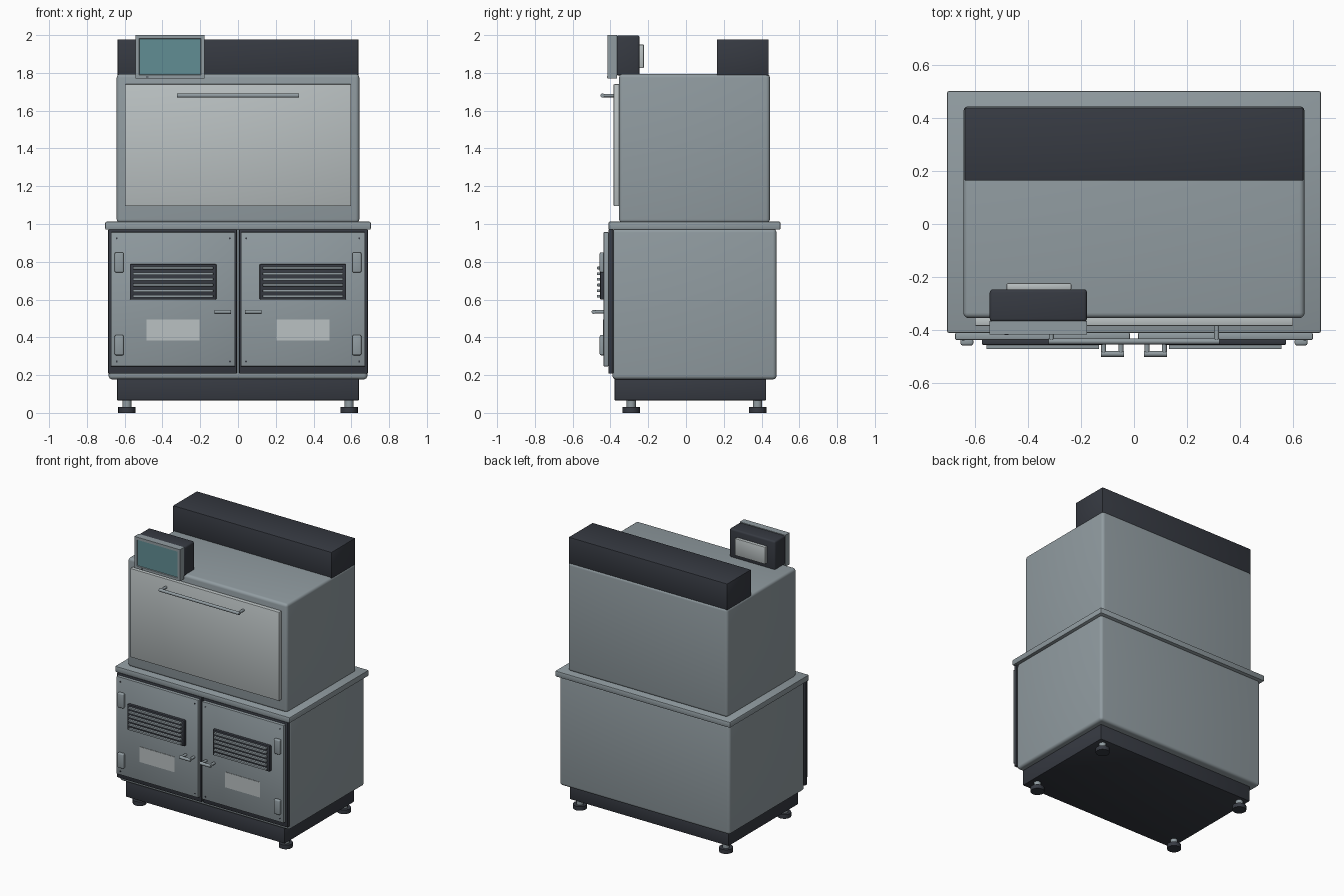
import bpy, bmesh, math
from mathutils import Matrix, Vector

if "Cube" in bpy.data.objects:
    bpy.data.objects.remove(bpy.data.objects["Cube"])


def material(name, rgb):
    m = bpy.data.materials.new(name)
    m.diffuse_color = (*rgb, 1)
    m.use_nodes = True
    m.node_tree.nodes["Principled BSDF"].inputs["Base Color"].default_value = m.diffuse_color
    return m


STEEL = material("steel grey", (0.283, 0.332, 0.356))
DARK = material("charcoal", (0.037, 0.042, 0.054))
LIGHT = material("pale panel", (0.491, 0.533, 0.539))
TEAL = material("screen teal", (0.119, 0.27, 0.296))


def finish(name, bm, *mats):
    me = bpy.data.meshes.new(name)
    bm.to_mesh(me)
    bm.free()
    ob = bpy.data.objects.new(name, me)
    bpy.context.collection.objects.link(ob)
    for m in mats:
        me.materials.append(m)
    return ob


def smooth(ob, angle=35):
    bpy.ops.object.select_all(action='DESELECT')
    ob.select_set(True)
    bpy.context.view_layer.objects.active = ob
    bpy.ops.object.shade_smooth_by_angle(angle=math.radians(angle))


def add_box(bm, x, y, z):
    size = Vector((x[1] - x[0], y[1] - y[0], z[1] - z[0], 1))
    mid = Vector(((x[0] + x[1]) / 2, (y[0] + y[1]) / 2, (z[0] + z[1]) / 2))
    bmesh.ops.create_cube(bm, size=1, matrix=Matrix.Translation(mid) @ Matrix.Diagonal(size))


def box(name, x, y, z, mat, bevel=0.0, segs=3):
    """Box from (min, max) ranges with rounded edges."""
    x = sorted(x)
    bm = bmesh.new()
    add_box(bm, x, y, z)
    if bevel:
        bmesh.ops.bevel(bm, geom=bm.edges[:], offset=bevel, segments=segs,
                        profile=0.5, affect='EDGES')
    ob = finish(name, bm, mat)
    if bevel:
        smooth(ob)
    return ob


def add_rod(bm, a, b, r, sides=16):
    a, b = Vector(a), Vector(b)
    d = b - a
    mat = Matrix.Translation((a + b) / 2) @ d.to_track_quat('Z', 'Y').to_matrix().to_4x4()
    bmesh.ops.create_cone(bm, cap_ends=True, segments=sides, radius1=r, radius2=r,
                          depth=d.length, matrix=mat)


def pull_handle(name, x0, x1, y_bar, y_base, z, r):
    """Horizontal bar on two posts."""
    bm = bmesh.new()
    add_rod(bm, (x0, y_bar, z), (x1, y_bar, z), r)
    for x in (x0 + r, x1 - r):
        add_rod(bm, (x, y_bar, z), (x, y_base, z), r * 0.85)
    smooth(finish(name, bm, STEEL))


# main bodies
box("plinth", (-0.64, 0.64), (-0.378, 0.424), (0.066, 0.19), DARK, 0.005, 2)
box("lower_cabinet", (-0.685, 0.685), (-0.389, 0.479), (0.177, 0.975), STEEL, 0.02, 4)
box("countertop", (-0.703, 0.703), (-0.41, 0.5), (0.97, 1.012), STEEL, 0.006, 2)
box("upper_cabinet", (-0.642, 0.642), (-0.354, 0.444), (1.005, 1.795), STEEL, 0.02, 4)
box("rear_top_box", (-0.638, 0.638), (0.163, 0.438), (1.785, 1.978), DARK, 0.005, 2)

# upper front panel and its handle
box("upper_front_panel", (-0.599, 0.599), (-0.383, -0.35), (1.094, 1.74), LIGHT, 0.004, 2)
pull_handle("upper_handle", -0.322, 0.322, -0.442, -0.38, 1.68, 0.011)

# levelling feet
for sx in (-1, 1):
    for label, y in (("front", -0.29), ("rear", 0.379)):
        side = "left" if sx < 0 else "right"
        for part, r, z0, z1, mat in (("foot_pad", 0.046, 0, 0.03, DARK),
                                     ("foot_stem", 0.024, 0.028, 0.07, STEEL)):
            bm = bmesh.new()
            add_rod(bm, (sx * 0.588, y, z0), (sx * 0.588, y, z1), r, 24)
            smooth(finish(f"{label}_{side}_{part}", bm, mat))

# mirrored doors with louvres, labels, hinges, handles and screws
for s, side in ((-1, "left"), (1, "right")):
    box(side + "_door_gasket", (s * 0.006, s * 0.687), (-0.411, -0.385), (0.208, 0.972), DARK, 0.004, 2)
    box(side + "_door", (s * 0.015, s * 0.673), (-0.436, -0.41), (0.246, 0.957), STEEL, 0.004, 2)
    box(side + "_louvre_frame", (s * 0.114, s * 0.573), (-0.455, -0.43), (0.6, 0.787), DARK, 0.005, 2)
    bm = bmesh.new()
    for i in range(6):
        z = 0.617 + i * 0.03
        add_box(bm, sorted((s * 0.131, s * 0.556)), (-0.471, -0.45), (z - 0.007, z + 0.007))
    bmesh.ops.bevel(bm, geom=bm.edges[:], offset=0.003, segments=2, profile=0.5, affect='EDGES')
    smooth(finish(side + "_louvre_slats", bm, STEEL))
    box(side + "_door_label", (s * 0.204, s * 0.484), (-0.439, -0.434), (0.384, 0.495), LIGHT)
    for label, z in (("lower", 0.305), ("upper", 0.743)):
        box(f"{side}_{label}_hinge", (s * 0.605, s * 0.653), (-0.457, -0.43), (z, z + 0.107), STEEL, 0.008)
    x0, x1 = sorted((s * 0.038, s * 0.125))
    pull_handle(side + "_door_handle", x0, x1, -0.489, -0.43, 0.535, 0.011)
    bm = bmesh.new()
    for x in (0.043, 0.642):
        for z in (0.272, 0.924):
            add_rod(bm, (s * x, -0.438, z), (s * x, -0.43, z), 0.005, 10)
    finish(side + "_door_screws", bm, DARK)

# control display: bezel with recessed screen, housing, rear plate
bm = bmesh.new()
add_box(bm, (-0.543, -0.177), (-0.415, -0.366), (1.77, 2.0))
front = min(bm.faces, key=lambda f: f.calc_center_median().y)
bmesh.ops.inset_region(bm, faces=[front], thickness=0.027)
bmesh.ops.inset_region(bm, faces=[front], thickness=0.003, depth=-0.006)
front.material_index = 1
finish("display_bezel", bm, STEEL, TEAL)
box("display_housing", (-0.543, -0.177), (-0.368, -0.246), (1.785, 1.999), DARK, 0.012, 3)
box("display_rear_plate", (-0.48, -0.236), (-0.25, -0.223), (1.825, 1.95), LIGHT, 0.005, 2)
box("display_button", (-0.487, -0.473), (-0.417, -0.41), (1.776, 1.782), DARK)
